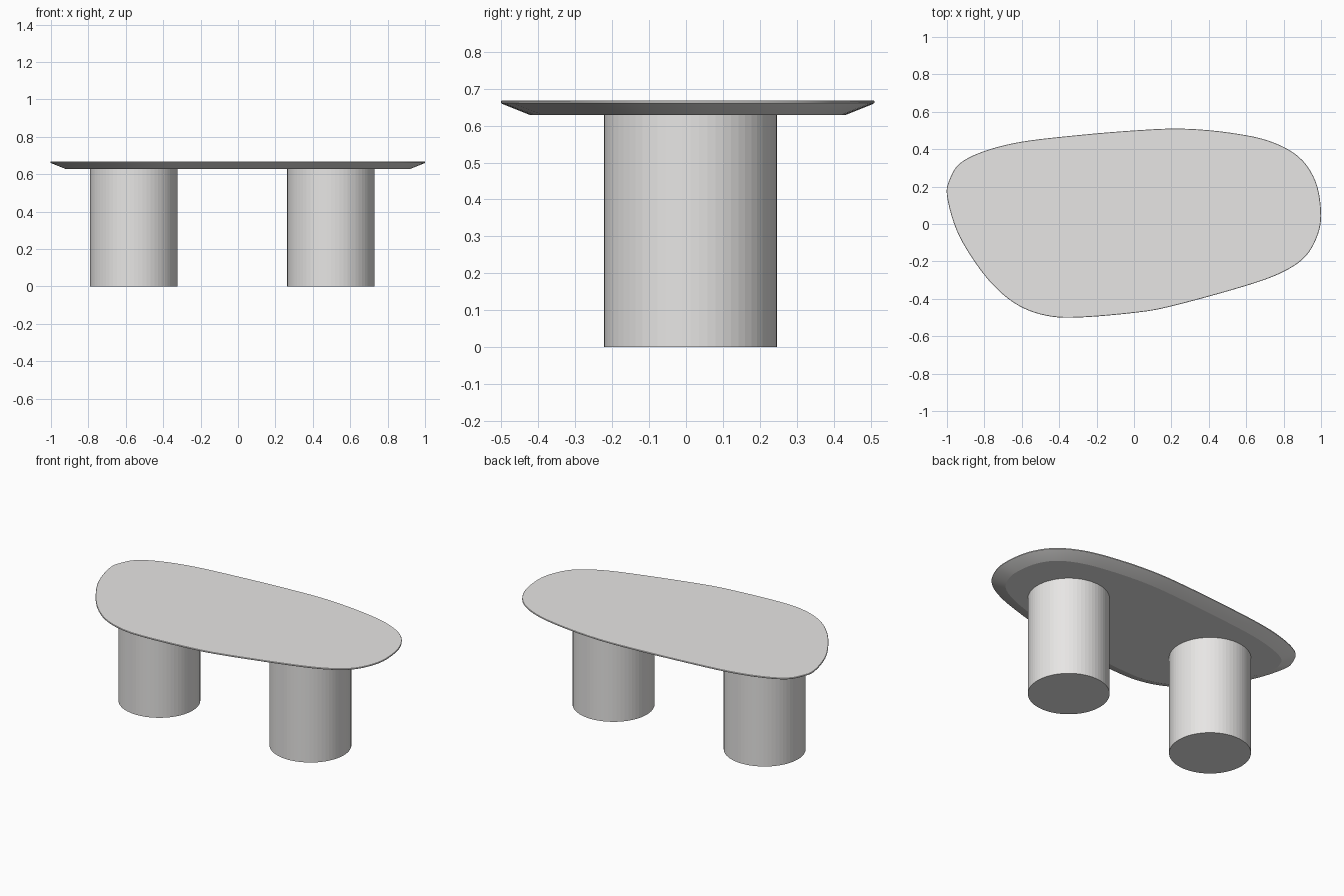
import bpy, bmesh, math
from mathutils import Vector

if "Cube" in bpy.data.objects:
    bpy.data.objects.remove(bpy.data.objects["Cube"])

mat = bpy.data.materials.new("warm light grey")
mat.diffuse_color = (0.8, 0.79, 0.78, 1)
mat.use_nodes = True
mat.node_tree.nodes["Principled BSDF"].inputs["Base Color"].default_value = mat.diffuse_color

# Organic tabletop outline, clockwise from the left end
OUTLINE = [(-1.0, .15), (-.985, .24), (-.93, .325), (-.8, .39), (-.6, .44), (-.3, .475),
           (0, .5), (.25, .51), (.5, .49), (.72, .445), (.88, .36), (.97, .23), (1.0, .07),
           (.985, -.05), (.92, -.17), (.8, -.255), (.6, -.33), (.2, -.44), (0, -.475),
           (-.3, -.5), (-.47, -.49), (-.62, -.435), (-.75, -.33), (-.86, -.19), (-.95, -.03)]


def smooth_loop(points, steps):
    """Closed spline through the points."""
    pts = [Vector(p) for p in points]
    n = len(pts)
    out = []
    for i in range(n):
        a, b, c, d = (pts[(i + k) % n] for k in (-1, 0, 1, 2))
        for s in range(steps):
            t = s / steps
            out.append(0.5 * (2 * b + (c - a) * t + (2 * a - 5 * b + 4 * c - d) * t * t
                              + (3 * b - a - 3 * c + d) * t ** 3))
    return out


def inset(loop, dist):
    n = len(loop)
    out = []
    for i, p in enumerate(loop):
        t = (loop[(i + 1) % n] - loop[i - 1]).normalized()
        out.append(p + Vector((t.y, -t.x)) * dist)
    return out


def finish(name, bm):
    bmesh.ops.recalc_face_normals(bm, faces=bm.faces)
    me = bpy.data.meshes.new(name)
    bm.to_mesh(me)
    bm.free()
    ob = bpy.data.objects.new(name, me)
    me.materials.append(mat)
    bpy.context.collection.objects.link(ob)
    return ob


# Tabletop: thin rim with a wide bevel underneath
loop = smooth_loop(OUTLINE, 5)
bm = bmesh.new()
rings = []
for dist, z in [(.002, .668), (0, .666), (0, .661), (.005, .658), (.08, .628)]:
    rings.append([bm.verts.new((p.x, p.y, z)) for p in inset(loop, dist)])
n = len(loop)
for lo, hi in zip(rings, rings[1:]):
    for i in range(n):
        j = (i + 1) % n
        bm.faces.new((lo[i], lo[j], hi[j], hi[i]))
bm.faces.new(rings[0])
bm.faces.new(rings[-1])
top = finish("tabletop", bm)
bpy.context.view_layer.objects.active = top
top.select_set(True)
bpy.ops.object.shade_smooth_by_angle(angle=math.radians(20))

# Two faceted drum legs
for name, x in (("left_leg", -.557), ("right_leg", .497)):
    bm = bmesh.new()
    bmesh.ops.create_cone(bm, cap_ends=True, segments=64, radius1=.234, radius2=.234, depth=.628)
    bmesh.ops.translate(bm, verts=bm.verts, vec=(x, .012, .314))
    finish(name, bm)
